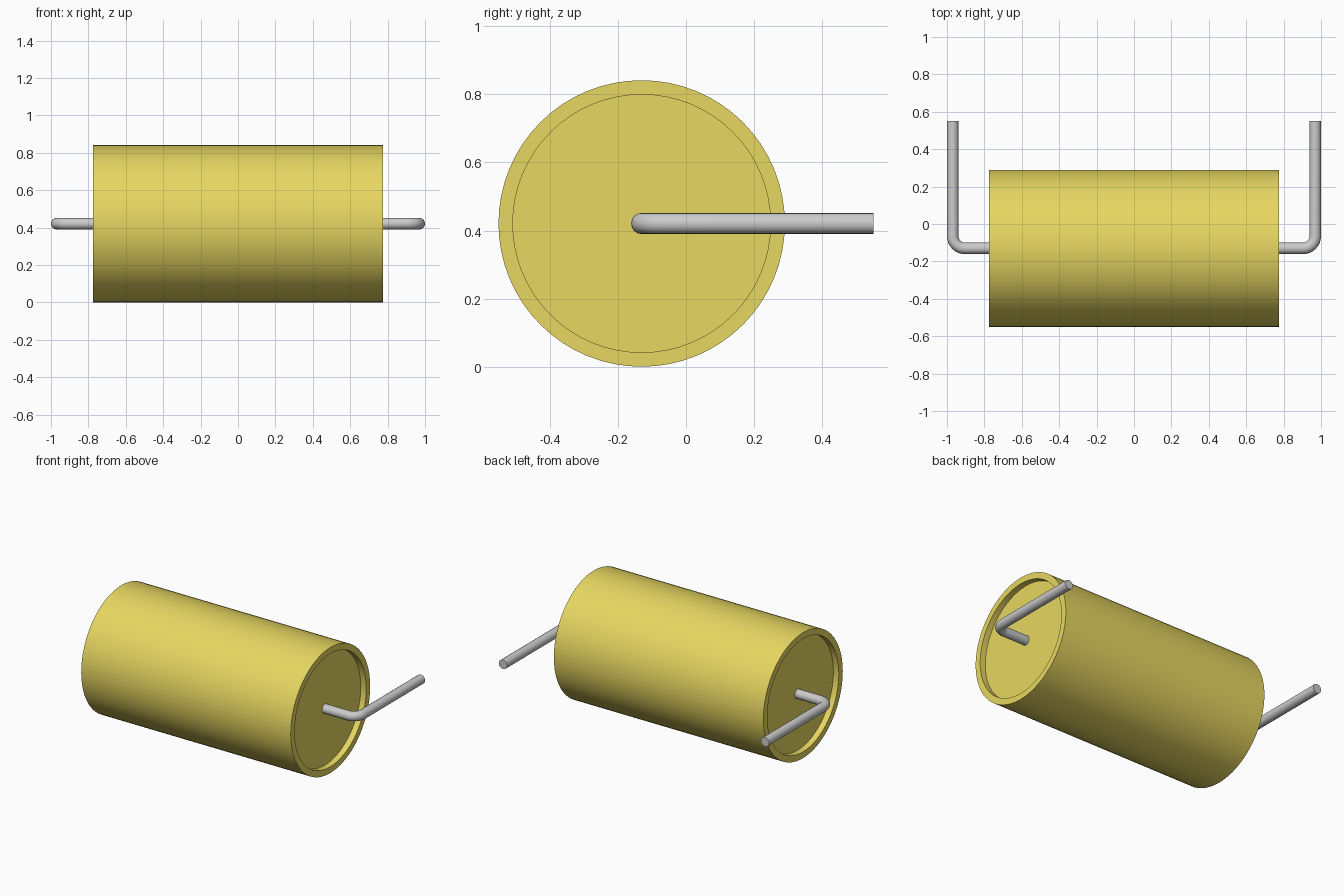
import bpy, bmesh
from math import sin, cos, pi

if "Cube" in bpy.data.objects:
    bpy.data.objects.remove(bpy.data.objects["Cube"])

CY, CZ = -0.13, 0.421      # axis of the body and leads
HALF, R, R_IN, DEPTH = 0.775, 0.42, 0.378, 0.04


def material(name, color):
    m = bpy.data.materials.new(name)
    m.diffuse_color = color
    m.use_nodes = True
    m.node_tree.nodes["Principled BSDF"].inputs["Base Color"].default_value = m.diffuse_color
    return m


def smooth(ob):
    bpy.ops.object.select_all(action='DESELECT')
    ob.select_set(True)
    bpy.context.view_layer.objects.active = ob
    bpy.ops.object.shade_smooth_by_angle()


# Body: one profile turned about the x axis, with a shallow recess in each end
def make_body(n=64):
    floor = HALF - DEPTH
    profile = [(-floor, R_IN), (-HALF, R_IN), (-HALF, R),
               (HALF, R), (HALF, R_IN), (floor, R_IN)]
    bm = bmesh.new()
    rings = [[bm.verts.new((x, CY + r * cos(2 * pi * i / n), CZ + r * sin(2 * pi * i / n)))
              for i in range(n)] for x, r in profile]
    for a, b in zip(rings, rings[1:]):
        for i in range(n):
            j = (i + 1) % n
            bm.faces.new((a[i], a[j], b[j], b[i]))
    bm.faces.new(rings[0])
    bm.faces.new(rings[-1])
    bmesh.ops.recalc_face_normals(bm, faces=bm.faces)
    mesh = bpy.data.meshes.new("body")
    bm.to_mesh(mesh)
    bm.free()
    ob = bpy.data.objects.new("body", mesh)
    bpy.context.collection.objects.link(ob)
    mesh.materials.append(material("yellow", (0.80, 0.68, 0.12, 1)))
    smooth(ob)


# Lead: wire leaving the end face and bending towards the back
def make_lead(name, side):
    x_out, bend, y_end = 0.969, 0.065, 0.55
    path = [(HALF - DEPTH, CY)]
    for k in range(9):
        a = k / 8 * pi / 2
        path.append((x_out - bend + bend * sin(a), CY + bend - bend * cos(a)))
    path.append((x_out, y_end))
    curve = bpy.data.curves.new(name, 'CURVE')
    curve.dimensions = '3D'
    curve.bevel_depth = 0.031
    curve.bevel_resolution = 6
    curve.use_fill_caps = True
    spline = curve.splines.new('POLY')
    spline.points.add(len(path) - 1)
    for p, (x, y) in zip(spline.points, path):
        p.co = (side * x, y, CZ, 1)
    ob = bpy.data.objects.new(name, curve)
    bpy.context.collection.objects.link(ob)
    bpy.ops.object.select_all(action='DESELECT')
    ob.select_set(True)
    bpy.context.view_layer.objects.active = ob
    bpy.ops.object.convert(target='MESH')
    ob = bpy.context.view_layer.objects.active
    # weld the end caps to the tube
    bm = bmesh.new()
    bm.from_mesh(ob.data)
    bmesh.ops.remove_doubles(bm, verts=bm.verts, dist=0.0005)
    bmesh.ops.recalc_face_normals(bm, faces=bm.faces)
    bm.to_mesh(ob.data)
    bm.free()
    smooth(ob)


make_body()
make_lead("left_lead", -1)
make_lead("right_lead", 1)
